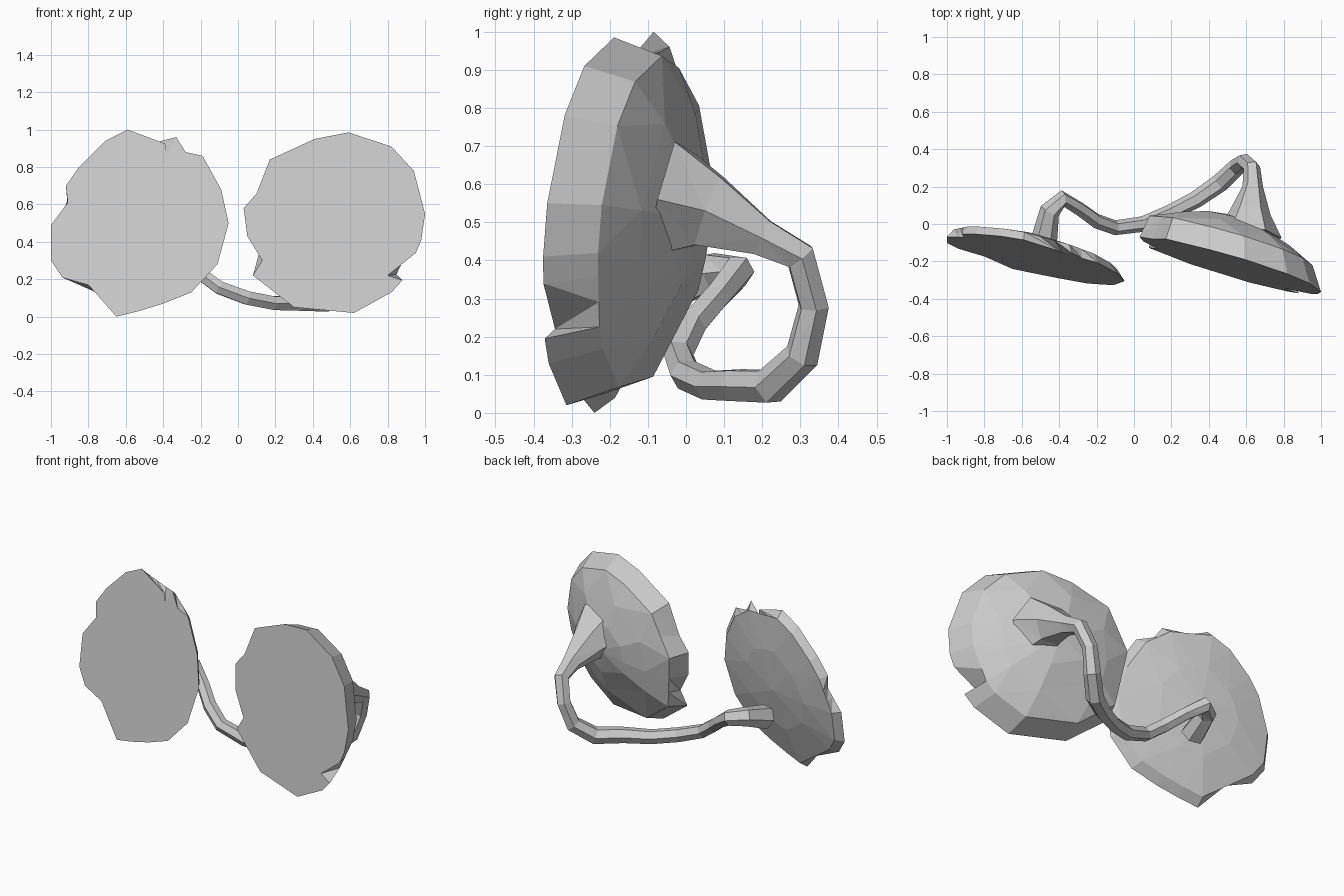
import bpy, bmesh

if "Cube" in bpy.data.objects:
    bpy.data.objects.remove(bpy.data.objects["Cube"])


def fill_notches(outline):
    """Lift inward corners so chips in the front rim do not run into the dome."""
    pts = list(outline)
    n = len(pts)
    area = sum(pts[i][0] * pts[(i + 1) % n][1] - pts[(i + 1) % n][0] * pts[i][1]
               for i in range(n))
    for _ in range(6):
        for i in range(n):
            (ax, az), (bx, bz), (cx, cz) = pts[i - 1], pts[i], pts[(i + 1) % n]
            turn = (bx - ax) * (cz - bz) - (bz - az) * (cx - bx)
            if turn * area < 0:
                pts[i] = ((ax + cx) / 2, (az + cz) / 2)
    return pts


def disc(name, outline, centre, y0, slope_x, slope_z, rings, depth_back):
    """Tilted flat-faced disc with a faceted dome on its back."""
    cx, cz = centre

    def point(x, z, depth):
        return (x, y0 + slope_x * (x - cx) + slope_z * (z - cz) + depth, z)

    bm = bmesh.new()
    smooth = fill_notches(outline)
    loops = []
    for k, (scale, depth) in enumerate(rings):
        # inner rings use fewer points so the facets stay large
        pts = outline if k == 0 else smooth if k == 1 else smooth[::2]
        loops.append([bm.verts.new(point(cx + (x - cx) * scale,
                                         cz + (z - cz) * scale, depth))
                      for x, z in pts])
    bm.faces.new(loops[0])
    for a, b in zip(loops, loops[1:]):
        n, m = len(a), len(b)
        for i in range(n):
            j = (i + 1) % n
            if n == m:
                bm.faces.new((a[i], a[j], b[j]))
                bm.faces.new((a[i], b[j], b[i]))
            else:
                p, q = b[i // 2], b[((i + 1) // 2) % m]
                bm.faces.new((a[i], a[j], q))
                if p is not q:
                    bm.faces.new((a[i], q, p))
    tip = bm.verts.new(point(cx, cz, depth_back))
    last = loops[-1]
    for i in range(len(last)):
        bm.faces.new((last[i], last[(i + 1) % len(last)], tip))
    bmesh.ops.recalc_face_normals(bm, faces=bm.faces)
    mesh = bpy.data.meshes.new(name)
    bm.to_mesh(mesh)
    bm.free()
    obj = bpy.data.objects.new(name, mesh)
    bpy.context.collection.objects.link(obj)
    return obj


def cord(name, path):
    """Low-poly six-sided tube through (x, y, z, radius) points."""
    cu = bpy.data.curves.new(name, 'CURVE')
    cu.dimensions = '3D'
    cu.bevel_depth = 1.0
    cu.bevel_resolution = 1
    cu.use_fill_caps = True
    sp = cu.splines.new('POLY')
    sp.points.add(len(path) - 1)
    for p, (x, y, z, r) in zip(sp.points, path):
        p.co = (x, y, z, 1)
        p.radius = r
    sp.use_smooth = False
    obj = bpy.data.objects.new(name, cu)
    bpy.context.collection.objects.link(obj)
    bpy.ops.object.select_all(action='DESELECT')
    obj.select_set(True)
    bpy.context.view_layer.objects.active = obj
    bpy.ops.object.convert(target='MESH')
    bpy.ops.object.shade_flat()
    obj.modifiers.new("facets", 'TRIANGULATE')


# left disc: shallow back, uneven rim with a small chip at the top
disc("left_disc",
     [(-1, .49), (-1, .3), (-.94, .21), (-.8, .17), (-.65, 0), (-.53, .03),
      (-.4, .07), (-.25, .13), (-.11, .28), (-.05, .5), (-.09, .68),
      (-.19, .86), (-.28, .88), (-.33, .96), (-.38, .87), (-.39, .925),
      (-.59, 1), (-.71, .94), (-.85, .8), (-.92, .7), (-.91, .61), (-.94, .57)],
     (-.53, .5), -.185, -.25, .17,
     [(1, 0), (.92, .05), (.5, .09)], .11)

# right disc: deep domed back, broken corner at the lower right
disc("right_disc",
     [(1, .55), (.98, .41), (.95, .34), (.8, .22), (.88, .195), (.82, .13),
      (.62, .02), (.3, .05), (.08, .22), (.13, .3), (.05, .43), (.03, .58),
      (.1, .66), (.17, .84), (.41, .95), (.59, .985), (.82, .91), (.94, .78)],
     (.55, .5), -.235, -.3, .12,
     [(1, 0), (.9, .13), (.63, .2), (.34, .25)], .28)

# cord looping behind, flared where it joins each disc
cord("connecting_cord",
     [(.61, -.06, .56, .18), (.62, .06, .53, .11), (.635, .2, .46, .055),
      (.63, .3, .41, .045), (.59, .335, .28, .042), (.55, .305, .15, .047),
      (.46, .22, .07, .05), (.33, .13, .073, .046), (.19, .06, .073, .042),
      (.05, .0, .1, .042), (-.1, -.02, .155, .04), (-.2, .015, .23, .04),
      (-.29, .08, .305, .038), (-.38, .135, .37, .045), (-.45, .07, .37, .055),
      (-.48, -.08, .32, .07)])
